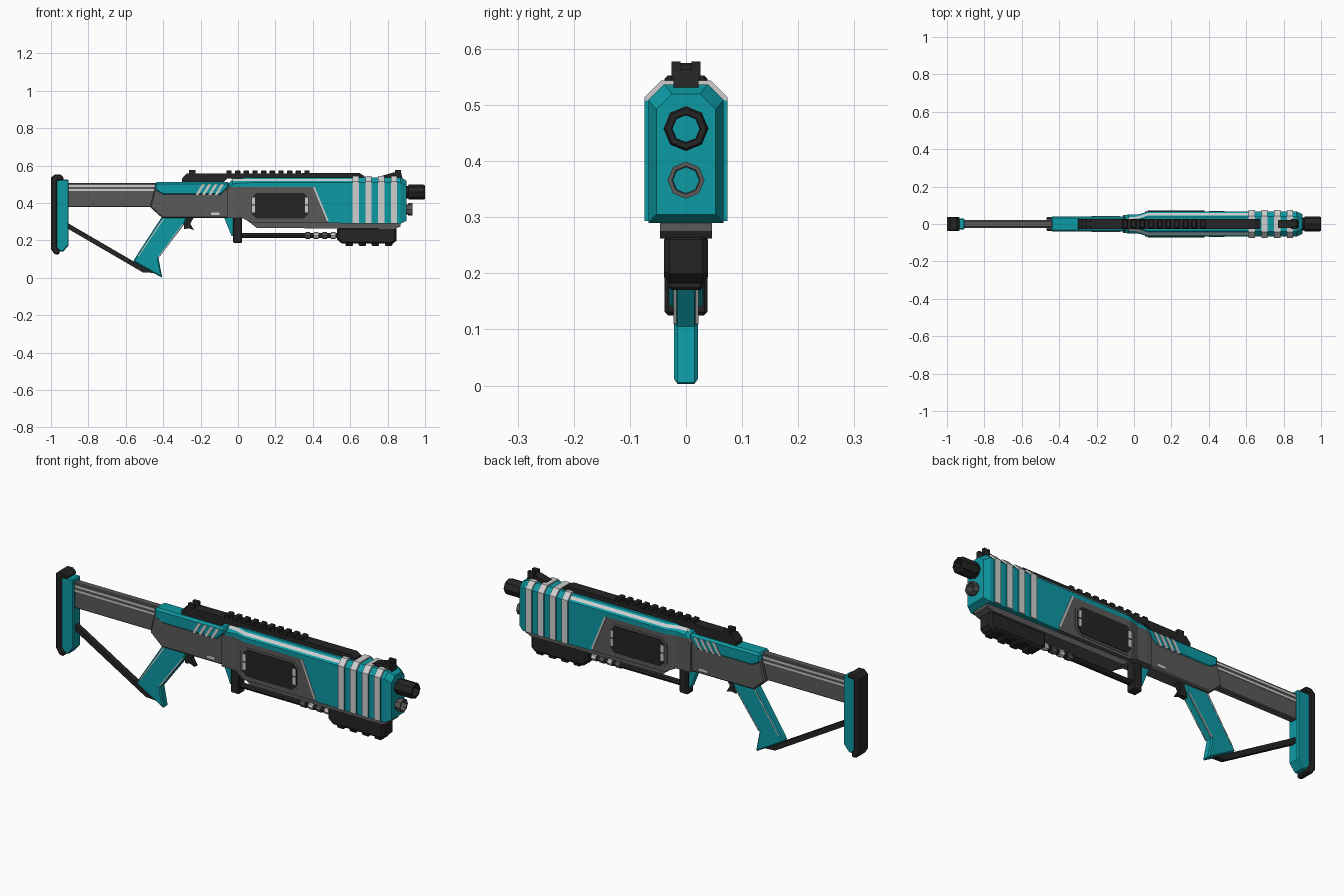
import bpy, bmesh, math
from mathutils import Vector

if "Cube" in bpy.data.objects:
    bpy.data.objects.remove(bpy.data.objects["Cube"])


def material(name, rgb):
    m = bpy.data.materials.new(name)
    m.diffuse_color = (*rgb, 1)
    m.use_nodes = True
    m.node_tree.nodes["Principled BSDF"].inputs["Base Color"].default_value = m.diffuse_color
    return m


TEAL = material("teal", (0.004, 0.32, 0.37))
GREY = material("mid_grey", (0.10, 0.10, 0.10))
BLACK = material("charcoal", (0.018, 0.018, 0.018))
WHITE = material("light_grey", (0.62, 0.62, 0.62))


def finish(name, bm, mats, bevel=0, mirror=False):
    bmesh.ops.recalc_face_normals(bm, faces=bm.faces)
    me = bpy.data.meshes.new(name)
    bm.to_mesh(me)
    bm.free()
    for m in mats:
        me.materials.append(m)
    ob = bpy.data.objects.new(name, me)
    bpy.context.collection.objects.link(ob)
    if bevel:
        b = ob.modifiers.new("chamfer", 'BEVEL')
        b.width, b.segments, b.limit_method = bevel, 1, 'ANGLE'
        b.angle_limit = math.radians(50)
    if mirror:
        ob.modifiers.new("both_sides", 'MIRROR').use_axis = (False, True, False)
    return ob


def skin(rings, capped=True, closed=False):
    """Join rings of points with quads."""
    bm = bmesh.new()
    rows = [[bm.verts.new(p) for p in r] for r in rings]
    pairs = list(zip(rows, rows[1:])) + ([(rows[-1], rows[0])] if closed else [])
    n = len(rows[0])
    for a, b in pairs:
        for i in range(n):
            j = (i + 1) % n
            bm.faces.new((a[i], a[j], b[j], b[i]))
    if capped:
        bm.faces.new(rows[0])
        bm.faces.new(rows[-1])
    return bm


def prism(name, pts, half, mat, bevel=0):
    """Side profile (x, z) extruded across the width."""
    bm = skin([[(x, y, z) for x, z in pts] for y in (-half, half)])
    return finish(name, bm, [mat], bevel)


def plates(name, pts, y, mat, proud=0.003, sunk=0.004):
    """Thin plate lying on both flanks."""
    bm = skin([[(x, s, z) for x, z in pts] for s in (-y - proud, -y + sunk)])
    return finish(name, bm, [mat], mirror=True)


def box(name, x0, x1, z0, z1, half, mat, bevel=0):
    return prism(name, [(x0, z0), (x1, z0), (x1, z1), (x0, z1)], half, mat, bevel)


def lathe(name, profile, zc, mat, sides=8):
    """Closed (x, radius) profile turned about a lengthwise axis."""
    rings = []
    for k in range(sides):
        a = 2 * math.pi * k / sides
        rings.append([(x, r * math.cos(a), zc + r * math.sin(a)) for x, r in profile])
    return finish(name, skin(rings, False, True), [mat])


def section(x, w, zb, zt, c=0.028):
    return [(x, -w, zb), (x, w, zb), (x, w, zt - c), (x, w - c, zt), (x, -w + c, zt), (x, -w, zt - c)]


def cut(bm, co, no):
    bmesh.ops.bisect_plane(bm, geom=bm.verts[:] + bm.edges[:] + bm.faces[:],
                           plane_co=co, plane_no=no)


# Front housing: teal shell, grey rear flank, light pinstripe on the shoulder
bm = skin([section(*s) for s in (
    (-0.06, 0.048, 0.32, 0.49), (-0.03, 0.05, 0.32, 0.53), (0.02, 0.05, 0.32, 0.535),
    (0.075, 0.066, 0.295, 0.537), (0.87, 0.067, 0.29, 0.537), (0.9, 0.053, 0.305, 0.52))])
slant_co, slant_no = Vector((0.40, 0, 0.487)), Vector((0.19, 0, 0.08))
cut(bm, slant_co, slant_no)
for z in (0.487, 0.517, 0.529):
    cut(bm, (0, 0, z), (0, 0, 1))
cut(bm, (0.62, 0, 0), (1, 0, 0))
for f in bm.faces:
    c = f.calc_center_median()
    if c.z < 0.487 and (c - slant_co).dot(slant_no) < 0:
        f.material_index = 1
    elif 0.517 < c.z < 0.529 and -0.04 < c.x < 0.62 and abs(c.y) > 0.02:
        f.material_index = 2
finish("front_housing", bm, [TEAL, GREY, WHITE])
plates("slanted_trim", [(0.40, 0.487), (0.41, 0.487), (0.485, 0.305), (0.475, 0.305)], 0.067, WHITE)

# Light bands around the housing, with teal front and back edges
for i in range(4):
    x = 0.613 + 0.068 * i
    bm = skin([section(x, 0.074, 0.293, 0.544, 0.03), section(x + 0.034, 0.074, 0.293, 0.544, 0.03)])
    cut(bm, (0, 0, 0.508), (0, 0, 1))
    bm.normal_update()
    for f in bm.faces:
        if abs(f.normal.x) > 0.9 and f.calc_center_median().z < 0.508:
            f.material_index = 1
    finish(f"housing_band_{i + 1}", bm, [WHITE, TEAL])

# Keel under the housing
prism("keel", [(0.02, 0.33), (0.1, 0.267), (0.84, 0.262), (0.87, 0.275), (0.87, 0.31), (0.2, 0.33)],
      0.046, GREY)

# Side window with end markers
def octagon(x0, x1, z0, z1, c):
    return [(x0 + c, z0), (x1 - c, z0), (x1, z0 + c), (x1, z1 - c),
            (x1 - c, z1), (x0 + c, z1), (x0, z1 - c), (x0, z0 + c)]

plates("window_frame", octagon(0.06, 0.39, 0.308, 0.463, 0.03), 0.065, GREY, 0.003, 0.008)
plates("window_panel", octagon(0.072, 0.378, 0.318, 0.453, 0.025), 0.068, BLACK)
for n, x in (("rear", 0.076), ("front", 0.358)):
    for k, z in enumerate((0.35, 0.393)):
        plates(f"window_marker_{n}_{k + 1}",
               [(x, z), (x + 0.016, z), (x + 0.016, z + 0.037), (x, z + 0.037)], 0.07, WHITE)

# Rear receiver, its teal cover and the slanted stripes
prism("receiver", [(-0.47, 0.378), (-0.405, 0.32), (0.03, 0.32), (0.03, 0.48), (-0.06, 0.50), (-0.44, 0.50)],
      0.037, GREY, 0.006)
prism("receiver_cover", [(-0.445, 0.465), (-0.40, 0.44), (-0.09, 0.44), (-0.045, 0.485),
                         (-0.045, 0.512), (-0.445, 0.512)], 0.041, TEAL, 0.01)
for i in range(4):
    x = -0.228 + 0.034 * i
    plates(f"cover_stripe_{i + 1}", [(x, 0.442), (x + 0.016, 0.442), (x + 0.052, 0.502), (x + 0.036, 0.502)],
           0.041, WHITE)
plates("receiver_tag", [(-0.145, 0.337), (-0.1, 0.337), (-0.1, 0.35), (-0.145, 0.35)], 0.037, WHITE)

# Shoulder stock
box("stock_bar", -0.92, -0.43, 0.378, 0.508, 0.018, GREY, 0.004)
for i, z in enumerate((0.464, 0.486)):
    plates(f"stock_stripe_{i + 1}", [(-0.905, z), (-0.445, z), (-0.445, z + 0.01), (-0.905, z + 0.01)],
           0.018, WHITE)
prism("butt_plate", [(-0.975, 0.525), (-0.905, 0.525), (-0.905, 0.175), (-0.935, 0.14), (-0.975, 0.14)],
      0.03, TEAL, 0.005)
prism("butt_pad", [(-1.0, 0.155), (-0.98, 0.125), (-0.955, 0.125), (-0.955, 0.15), (-0.968, 0.165),
                   (-0.968, 0.52), (-0.93, 0.525), (-0.935, 0.54), (-0.95, 0.553), (-0.98, 0.553),
                   (-1.0, 0.535)], 0.038, BLACK, 0.006)
prism("stock_strut", [(-0.92, 0.295), (-0.905, 0.29), (-0.51, 0.06), (-0.43, 0.045), (-0.43, 0.025),
                      (-0.51, 0.03), (-0.905, 0.26), (-0.92, 0.27)], 0.013, BLACK)

# Grip and trigger
prism("grip", [(-0.405, 0.33), (-0.27, 0.33), (-0.285, 0.29), (-0.425, 0.105), (-0.405, 0.0),
               (-0.56, 0.088), (-0.545, 0.115)], 0.021, TEAL, 0.006)
plates("grip_back_line", [(-0.401, 0.318), (-0.394, 0.318), (-0.532, 0.114), (-0.539, 0.114)], 0.021, WHITE, 0.001)
plates("grip_front_line", [(-0.298, 0.287), (-0.291, 0.287), (-0.422, 0.11), (-0.429, 0.11)], 0.021, WHITE, 0.001)
prism("trigger", [(-0.285, 0.325), (-0.235, 0.325), (-0.255, 0.29), (-0.235, 0.255), (-0.262, 0.265),
                  (-0.29, 0.26)], 0.012, BLACK)

# Hanger and action rod
prism("hanger_web", [(-0.075, 0.325), (-0.02, 0.325), (-0.02, 0.22), (-0.035, 0.225)], 0.014, TEAL)
box("hanger", -0.026, 0.022, 0.187, 0.325, 0.024, BLACK, 0.005)
lathe("action_rod", [(0.0, 0.001), (0.0, 0.014), (0.56, 0.014), (0.56, 0.001)], 0.227, BLACK)
for i in range(4):
    x = 0.362 + 0.045 * i
    lathe(f"rod_ring_{i + 1}", [(x, 0.01), (x, 0.018), (x + 0.024, 0.018), (x + 0.024, 0.01)], 0.227,
          WHITE if i % 2 else GREY)

# Sliding handguard with ribs
prism("handguard", [(0.53, 0.27), (0.53, 0.205), (0.555, 0.183), (0.83, 0.183), (0.848, 0.2), (0.848, 0.27)],
      0.039, BLACK, 0.01)
for i in range(4):
    x = 0.575 + 0.07 * i
    box(f"handguard_rib_{i + 1}", x, x + 0.04, 0.17, 0.2, 0.03, BLACK, 0.005)

# Top rail, teeth and sights
prism("rail", [(-0.30, 0.508), (-0.30, 0.53), (-0.275, 0.558), (0.65, 0.56), (0.675, 0.545), (0.675, 0.53),
               (-0.06, 0.53), (-0.08, 0.508)], 0.026, BLACK)
for i in range(10):
    x = -0.062 + 0.0463 * i
    box(f"rail_tooth_{i + 1}", x, x + 0.028, 0.55, 0.575, 0.024, BLACK, 0.004)
for i, s in enumerate((-0.018, 0.018)):
    for name, x0, x1 in (("rear_sight", -0.262, -0.228), ("front_sight", 0.84, 0.872)):
        ob = box(f"{name}_post_{i + 1}", x0, x1, 0.545, 0.578, 0.008, BLACK)
        ob.location.y = s
prism("front_sight_base", [(0.77, 0.53), (0.77, 0.546), (0.83, 0.563), (0.872, 0.563), (0.88, 0.53)],
      0.022, BLACK)

# Barrel and lower tube, hollow
lathe("barrel", [(0.89, 0.034), (0.91, 0.034), (0.912, 0.04), (0.992, 0.04), (1.0, 0.036), (1.0, 0.026),
                 (0.89, 0.024)], 0.458, BLACK)
lathe("lower_tube", [(0.89, 0.027), (0.908, 0.027), (0.91, 0.033), (0.932, 0.033), (0.932, 0.025),
                     (0.89, 0.023)], 0.366, GREY)
